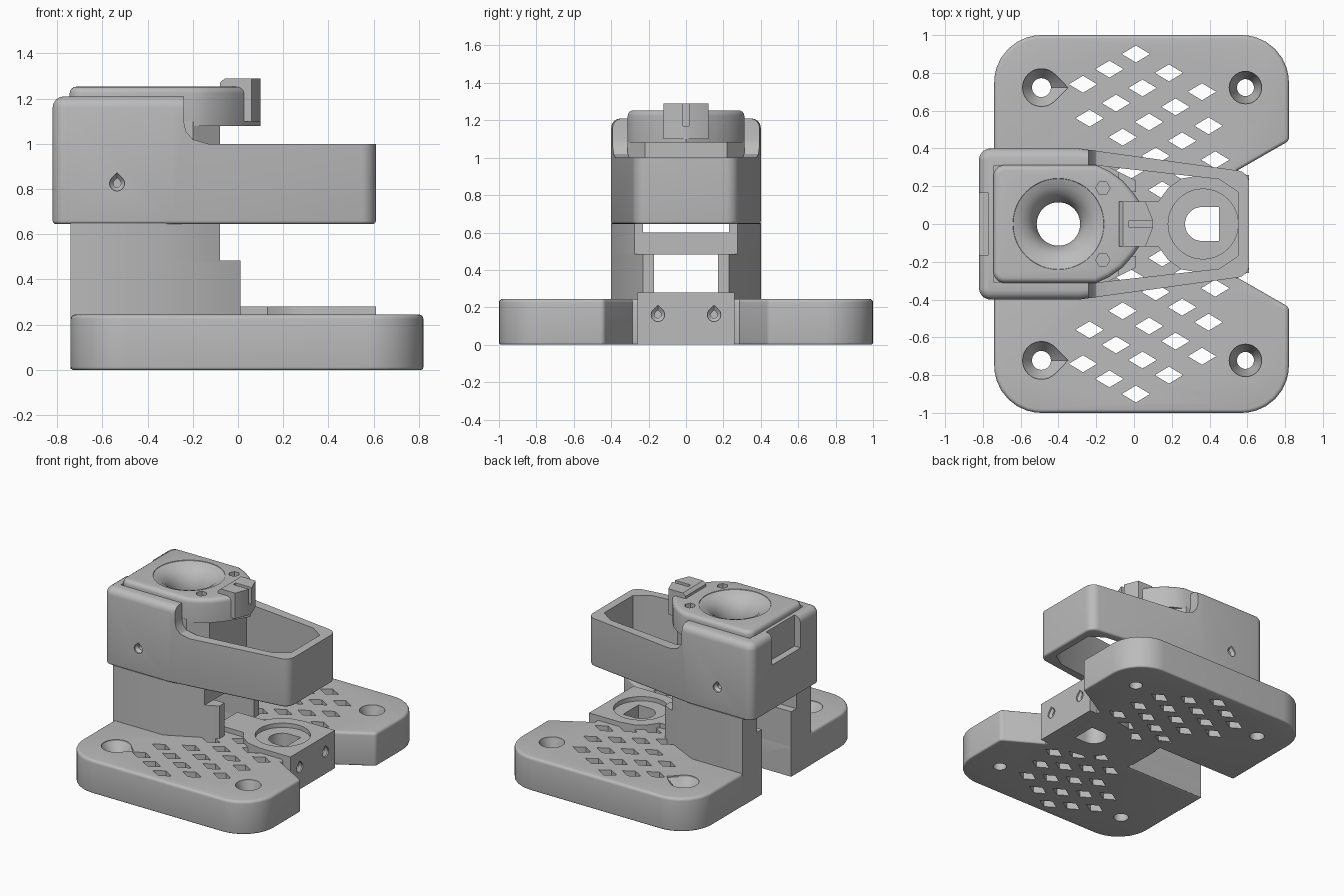
import bpy, bmesh, math
from mathutils import Vector

if "Cube" in bpy.data.objects:
    bpy.data.objects.remove(bpy.data.objects["Cube"])

grey = bpy.data.materials.new("plain grey")
grey.diffuse_color = (0.5, 0.5, 0.5, 1)
grey.use_nodes = True
grey.node_tree.nodes["Principled BSDF"].inputs["Base Color"].default_value = grey.diffuse_color


# ---------- helpers ----------
def sym(half):
    """Complete an outline by mirroring its +y half."""
    return half + [(p[0], -p[1], *p[2:]) for p in reversed(half) if p[1] != 0]


def outline(pts, n=8):
    """2D outline; a third number on a point is its fillet radius."""
    out = []
    for i, p in enumerate(pts):
        v = Vector(p[:2])
        if len(p) < 3:
            out.append(v)
            continue
        a = (Vector(pts[i - 1][:2]) - v).normalized()
        b = (Vector(pts[(i + 1) % len(pts)][:2]) - v).normalized()
        ang = a.angle(b)
        t, r = p[2] / math.tan(ang / 2), p[2]
        c = v + (a + b).normalized() * r / math.sin(ang / 2)
        s, e = v + a * t - c, v + b * t - c
        out += [c + s.lerp(e, k / n).normalized() * r for k in range(n + 1)]
    return out


def circle(cx, cy, r, n=32, tip=None):
    """Circle, or teardrop when tip (an angle in quarter turns) is given."""
    pts = []
    for k in range(n):
        rr = r * 1.41 if tip is not None and k == tip * n // 4 else r
        a = 2 * math.pi * k / n
        if tip is not None and rr == r:
            off = abs((k - tip * n / 4 + n / 2) % n - n / 2) * 2 * math.pi / n
            if off < math.pi / 4:
                rr = r / math.cos(math.pi / 4 - off)
        pts.append(Vector((cx + rr * math.cos(a), cy + rr * math.sin(a))))
    return pts


def place(pts, h, axis):
    order = {"z": lambda p: (p[0], p[1], h), "y": lambda p: (p[0], h, p[1]),
             "x": lambda p: (h, p[0], p[1])}[axis]
    return [order(p) for p in pts]


def loft(name, stacks, axis="z", top=0, bottom=0):
    """Solid(s) through stacks of (outline, height); optional rounded rims."""
    bm = bmesh.new()
    low, high = set(), set()
    for stack in stacks:
        rings = [[bm.verts.new(c) for c in place(p, h, axis)] for p, h in stack]
        n = len(rings[0])
        for r0, r1 in zip(rings, rings[1:]):
            for i in range(n):
                bm.faces.new((r0[i], r0[(i + 1) % n], r1[(i + 1) % n], r1[i]))
        low |= set(bm.faces.new(rings[0][::-1]).edges)
        high |= set(bm.faces.new(rings[-1]).edges)
    bmesh.ops.recalc_face_normals(bm, faces=bm.faces[:])
    for edges, width in ((low, bottom), (high, top)):
        if width:
            bmesh.ops.bevel(bm, geom=list(edges), offset=width, segments=4,
                            profile=0.5, affect="EDGES", clamp_overlap=True)
    me = bpy.data.meshes.new(name)
    bm.to_mesh(me)
    bm.free()
    me.materials.append(grey)
    ob = bpy.data.objects.new(name, me)
    bpy.context.collection.objects.link(ob)
    return ob


def prism(name, pts, h0, h1, axis="z", **kw):
    return loft(name, [[(pts, h0), (pts, h1)]], axis, **kw)


def rect(x0, x1, y0, y1):
    return [(x0, y0), (x1, y0), (x1, y1), (x0, y1)]


def cut(ob, cutter):
    """Subtract the cutter and discard it."""
    cutter.hide_render = True
    m = ob.modifiers.new("cut", "BOOLEAN")
    m.operation, m.solver, m.object = "DIFFERENCE", "EXACT", cutter
    bpy.context.view_layer.objects.active = ob
    bpy.ops.object.modifier_apply(modifier=m.name)
    bpy.data.objects.remove(cutter, do_unlink=True)


# ---------- base plate ----------
base = prism("base_plate", outline(sym([
    (-0.09, 0.17), (-0.74, 0.17), (-0.74, 1.0, 0.25), (0.82, 1.0, 0.25),
    (0.82, 0.44, 0.03), (0.55, 0.285), (0.55, 0.25)])), 0, 0.245, top=0.02, bottom=0.012)

# diamond perforations on a slanted grid
cells = [(0, 0), (0, 1), (1, 0), (0, 2), (1, 1), (2, 0), (1, 2), (2, 1), (1, 3), (2, 2),
         (3, 1), (2, 3), (3, 2), (3, 3), (4, 2), (3, 4), (4, 3), (4, 4)]
diamonds = []
for i, j in cells:
    for s in (1, -1):
        x, y = 0.01 + 0.175 * i - 0.14 * j, s * (0.9 - 0.1 * i - 0.08 * j)
        d = [(x - 0.075, y), (x, y - 0.045), (x + 0.075, y), (x, y + 0.045)]
        diamonds.append([(d, -0.1), (d, 0.4)])
cut(base, loft("diamond_cutter", diamonds))

# countersunk mounting holes, the rear pair teardrop shaped
holes = []
for s in (1, -1):
    for x, r, ri, tip in ((-0.49, 0.1, 0.05, 0), (0.59, 0.086, 0.045, None)):
        y = s * 0.722
        holes.append([(circle(x, y, ri), -0.1), (circle(x, y, ri), 0.16),
                      (circle(x, y, r, tip=tip), 0.235), (circle(x, y, r, tip=tip), 0.3)])
cut(base, loft("mount_hole_cutter", holes))

# ---------- raised socket block joining the feet ----------
socket = prism("socket_block", outline(sym([
    (-0.09, 0.12), (0.13, 0.12), (0.18, 0.19), (0.25, 0.24), (0.36, 0.26), (0.61, 0.26)])),
    0, 0.28)
cut(socket, prism("pocket_cutter", circle(0.366, 0, 0.185, 48), 0.248, 0.4))
d_hole = [(0.45, -0.09), (0.45, 0.09)] + [
    (0.36 + 0.09 * math.cos(a), 0.09 * math.sin(a))
    for a in (math.pi * (0.5 + k / 16) for k in range(17))]
for part in (socket, base):
    cut(part, prism("d_hole_cutter", d_hole, -0.1, 0.4))
cut(socket, loft("bolt_cutter", [
    [(circle(s * 0.15, 0.16, 0.018, tip=1), 0.5), (circle(s * 0.15, 0.16, 0.018, tip=1), 0.585),
     (circle(s * 0.15, 0.16, 0.036, tip=1), 0.6), (circle(s * 0.15, 0.16, 0.036, tip=1), 0.7)]
    for s in (1, -1)], "x"))

# ---------- tower legs and cross beam ----------
for s, side in ((1, "back"), (-1, "front")):
    low = [(-0.74, 0.17), (-0.74, 0.4), (-0.33, 0.4), (0.01, 0.23), (0.01, 0.17)]
    high = [(-0.74, 0.23), (-0.74, 0.4), (-0.33, 0.4), (-0.08, 0.275), (-0.08, 0.23)]
    prism(side + "_leg_lower", [(x, s * y) for x, y in low], 0.005, 0.485)
    prism(side + "_leg_upper", [(x, s * y) for x, y in high], 0.48, 0.65)
prism("cross_beam", rect(-0.2, -0.08, -0.235, 0.235), 0.483, 0.6)

# ---------- upper housing with open trough ----------
body = prism("housing", outline(sym([
    (0.61, 0.275, 0.07), (-0.29, 0.4), (-0.82, 0.4, 0.06)])), 0.645, 1.21, top=0.05, bottom=0.015)
cut(body, prism("step_cutter", [
    (-0.24, 1.4), (-0.24, 1.1), (-0.23, 1.055), (-0.2, 1.02), (-0.13, 1.0),
    (0.9, 1.0), (0.9, 1.4)], -0.6, 0.6, "y"))
cut(body, prism("trough_cutter", outline(sym([
    (0.55, 0.17), (0.45, 0.237), (-0.2, 0.31), (-0.74, 0.31)])), 0.5, 1.5))
cut(body, prism("rear_notch_cutter", rect(-0.9, -0.77, -0.165, 0.165), 0.98, 1.4))
cut(body, loft("side_screw_cutter", [
    [(circle(-0.535, 0.825, 0.033, tip=1), s * 0.5), (circle(-0.535, 0.825, 0.033, tip=1), s * 0.39),
     (circle(-0.535, 0.825, 0.017, tip=1), s * 0.37), (circle(-0.535, 0.825, 0.017, tip=1), s * 0.25)]
    for s in (1, -1)], "y"))

# ---------- insert: core column, lid with funnel, nose clip ----------
core = prism("insert_core", sym([(-0.08, 0.22), (-0.2, 0.314), (-0.745, 0.314)]), 0.65, 1.1)
lid = prism("lid", outline(sym([
    (0.1, 0), (0.06, 0.07), (0.0, 0.16), (-0.06, 0.23), (-0.13, 0.28), (-0.2, 0.312),
    (-0.745, 0.312, 0.06)])), 1.08, 1.253, top=0.03)
for part in (core, lid):
    profile = [(0.6, 0.115), (1.1, 0.115), (1.14, 0.122), (1.18, 0.14), (1.21, 0.165),
               (1.235, 0.2), (1.249, 0.24), (1.3, 0.26)]
    cut(part, loft("funnel_cutter", [[(circle(-0.4, 0, r, 48), z) for z, r in profile]]))
cut(lid, loft("lid_screw_cutter", [
    [(circle(-0.165, s * 0.19, 0.038, 6), 1.18), (circle(-0.165, s * 0.19, 0.038, 6), 1.4)]
    for s in (1, -1)]))

clip = prism("nose_clip", sym([(0.1, 0.02), (0.06, 0.12), (-0.08, 0.12)]), 1.1, 1.29)
cut(clip, prism("clip_slope_cutter", [(-0.1, 1.255), (-0.045, 1.3), (-0.1, 1.3)], -0.2, 0.2, "y"))
for part in (clip, lid):
    cut(part, prism("clip_slot_cutter", rect(-0.03, 0.2, -0.015, 0.015), 1.17, 1.4))

# ---------- shading ----------
bpy.ops.object.select_all(action="DESELECT")
for ob in bpy.context.scene.objects:
    ob.select_set(True)
bpy.context.view_layer.objects.active = base
bpy.ops.object.shade_smooth_by_angle(angle=math.radians(30))
